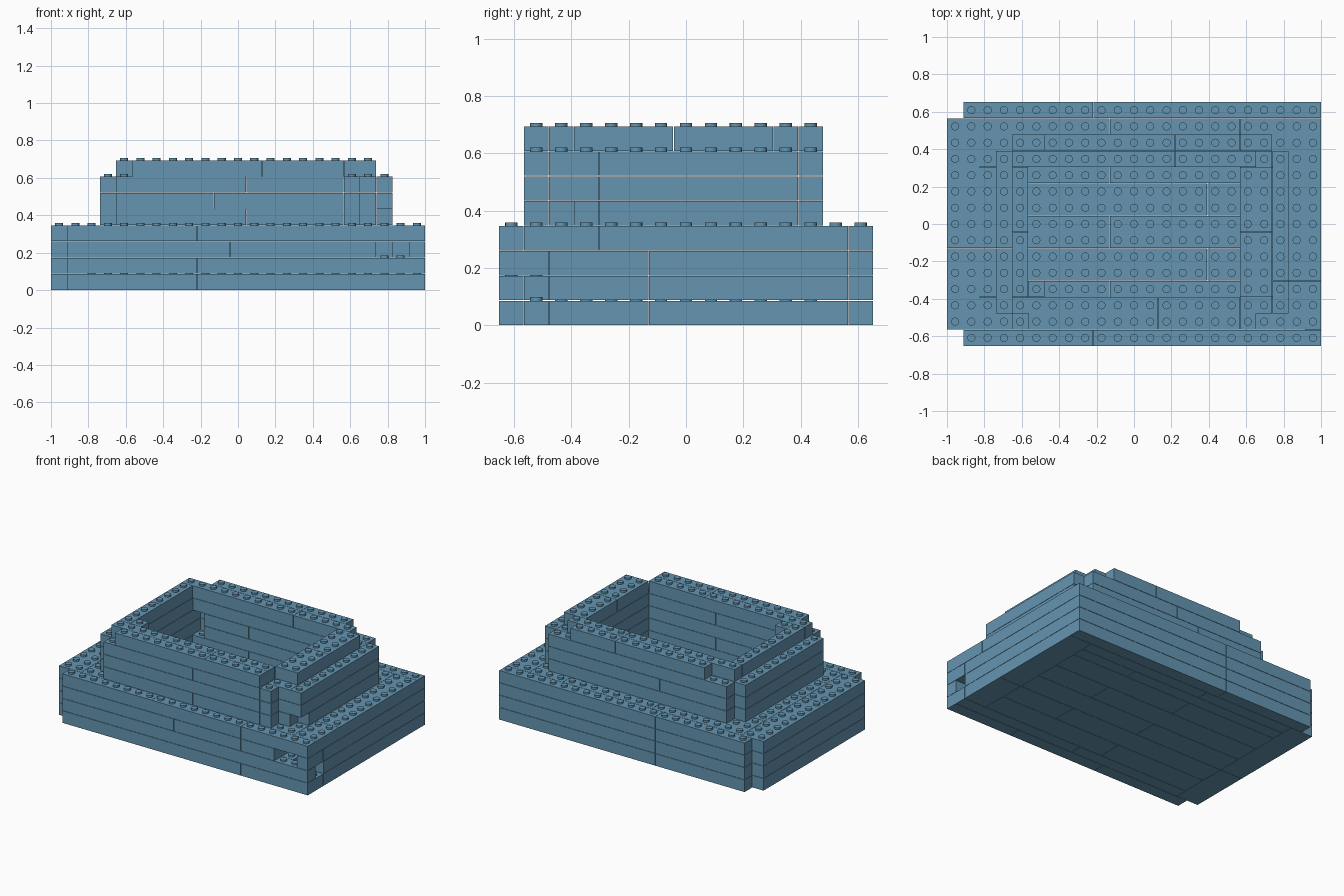
import bpy
import bmesh
from mathutils import Matrix

cube = bpy.data.objects.get("Cube")
if cube:
    bpy.data.objects.remove(cube, do_unlink=True)

COLS, ROWS = 23, 15
PITCH = 2 / COLS
HEIGHT = 0.0868
GAP = 0.001
STUD_RADIUS, STUD_HEIGHT = 0.0215, 0.013

blue = bpy.data.materials.new("brick blue")
blue.use_nodes = True
blue.diffuse_color = (0.13, 0.3, 0.44, 1)
blue.node_tree.nodes["Principled BSDF"].inputs["Base Color"].default_value = blue.diffuse_color

parts = {}
filled = set()


def position(col, row, layer):
    return (col - COLS / 2) * PITCH, (row - ROWS / 2) * PITCH, layer * HEIGHT


def box(part, layer, c0, c1, r0, r1):
    """One brick covering columns c0..c1 and rows r0..r1, ends excluded."""
    bm = parts.setdefault(part, bmesh.new())
    low, high = position(c0, r0, layer), position(c1, r1, layer + 1)
    centre = [(a + b) / 2 for a, b in zip(low, high)]
    size = [b - a - 2 * GAP for a, b in zip(low, high)]
    matrix = Matrix.Translation(centre) @ Matrix.Diagonal((*size, 1))
    bmesh.ops.create_cube(bm, size=1, matrix=matrix)
    filled.update((c, r, layer) for c in range(c0, c1) for r in range(r0, r1))


def run(part, layer, c0, c1, r0, r1, *cuts):
    """A straight run of bricks, cut across its longer side."""
    along_x = c1 - c0 >= r1 - r0
    first, last = (c0, c1) if along_x else (r0, r1)
    stops = [first, *cuts, last]
    for a, b in zip(stops, stops[1:]):
        if along_x:
            box(part, layer, a, b, r0, r1)
        else:
            box(part, layer, c0, c1, a, b)


# Floor: planks two rows wide with staggered joints
right = COLS
for row in range(2, 13, 2):
    end = min(row + 2, 13)
    run("floor", 0, 2, 21, row, end, 10 if row % 4 else 16)
run("floor", 0, 0, 2, 1, 14, 6)
run("floor", 0, 21, right, 2, 14, 6)
run("floor", 0, 2, right, 1, 2, 12)
run("floor", 0, 2, 21, 13, 14, 10)
run("floor", 0, 1, right, 0, 1, 9, 17)
run("floor", 0, 1, right, 14, 15, 9)

# Lower walls around the hollow base, with small openings near one corner
for layer in (1, 2):
    name = "base_wall"
    run(name, layer, 0, 2, 1, 14, 6)
    run(name, layer, 21, right, 2, 14, 6)
    run(name, layer, 2, 21, 13, 14, 10)
    run(name, layer, 1, right, 14, 15, 9)
run("base_wall", 1, 1, right, 0, 1, 9)
run("base_wall", 1, 2, 21, 1, 2, 12)
run("base_wall", 2, 1, 20, 0, 1, 11, 17)
run("base_wall", 2, 2, 20, 1, 2, 12)
box("base_wall", 2, 22, right, 0, 2)

# Wide ledge closing the base
run("ledge", 3, 1, right, 0, 1, 9, 17)
run("ledge", 3, 1, right, 14, 15, 9)
run("ledge", 3, 0, 2, 1, 14, 6)
run("ledge", 3, 21, right, 1, 14, 4)
run("ledge", 3, 2, 21, 1, 3, 13)
run("ledge", 3, 2, 21, 11, 14, 10, 18)
run("ledge", 3, 2, 5, 3, 11, 6)
run("ledge", 3, 18, 21, 3, 11, 6)

# Upper walls, three courses
for layer in (4, 5, 6):
    name = "upper_wall"
    middle = 10 if layer == 5 else 12
    run(name, layer, 3, 5, 2, 12, 6)
    run(name, layer, 4, 19, 1, 2, middle, 18)
    run(name, layer, 5, 18, 2, 3, middle)
    run(name, layer, 4, 20, 12, 13, middle, 18)
    run(name, layer, 5 if layer == 6 else 6, 18, 11, 12, middle)
    run(name, layer, 18, 20, 2, 12, 4)
    run(name, layer, 20, 21, 3 if layer == 4 else 2, 12, 4)

# Stepped top rim with open corners
run("top_rim", 7, 5, 18, 1, 2, 13)
run("top_rim", 7, 4, 18, 2, 3, 13)
run("top_rim", 7, 4, 5, 3, 11, 7)
box("top_rim", 7, 5, 6, 3, 4)
run("top_rim", 7, 4, 19, 11, 12, 14)
run("top_rim", 7, 6, 18, 12, 13, 14)
run("top_rim", 7, 18, 20, 3, 11, 7)

# Studs on every cell left uncovered
studs = parts["studs"] = bmesh.new()
for col, row, layer in sorted(filled):
    if (col, row, layer + 1) not in filled:
        x, y, z = position(col + 0.5, row + 0.5, layer + 1)
        bmesh.ops.create_cone(
            studs, cap_ends=True, segments=16,
            radius1=STUD_RADIUS, radius2=STUD_RADIUS, depth=STUD_HEIGHT,
            matrix=Matrix.Translation((x, y, z + STUD_HEIGHT / 2 - GAP)))

# Turn each part into an object
for name, bm in parts.items():
    mesh = bpy.data.meshes.new(name)
    bm.to_mesh(mesh)
    bm.free()
    mesh.materials.append(blue)
    bpy.context.collection.objects.link(bpy.data.objects.new(name, mesh))
